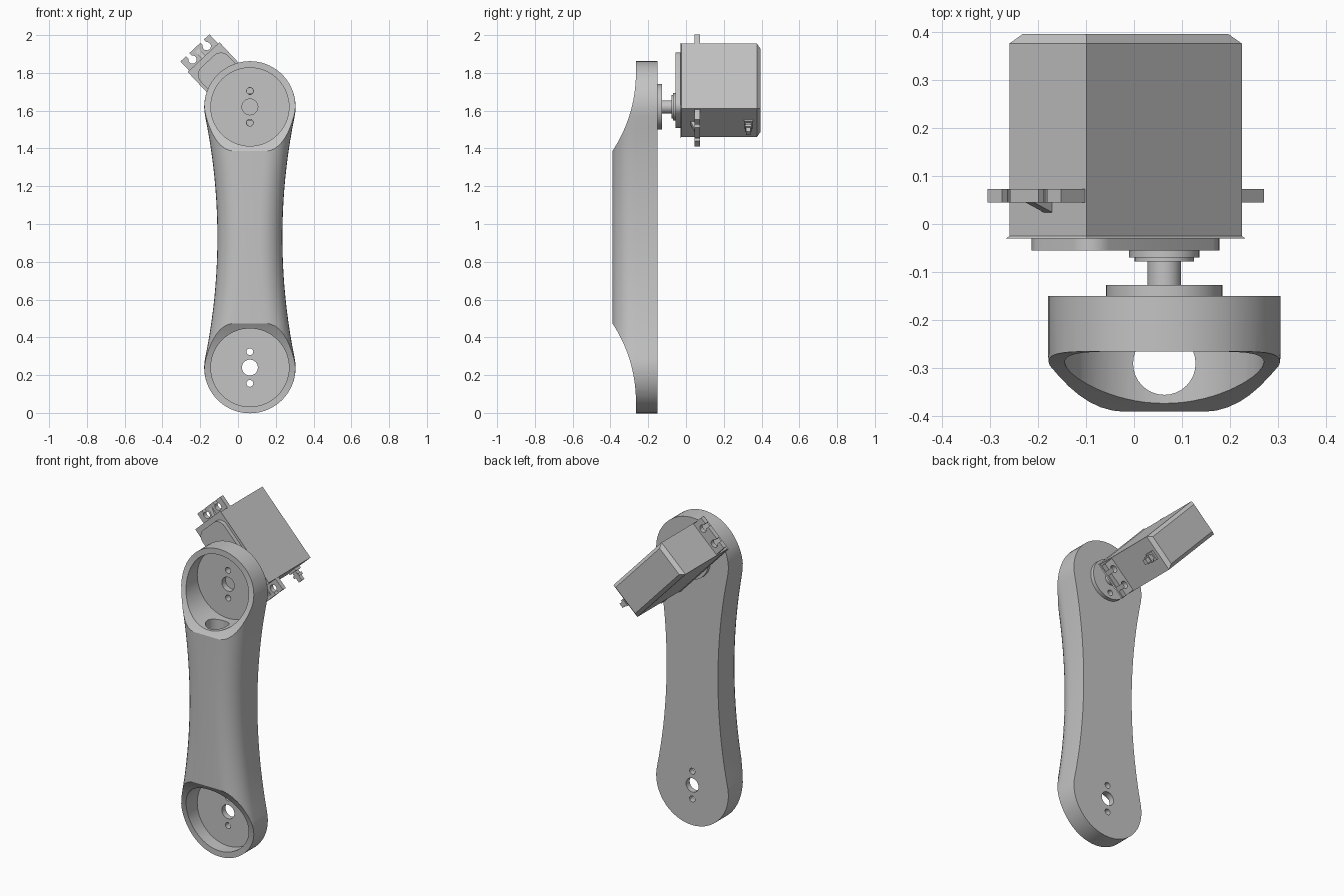
import bpy, bmesh
from math import pi, sin, cos, asin, atan2, radians, sqrt
from mathutils import Matrix

cube = bpy.data.objects.get("Cube")
if cube:
    bpy.data.objects.remove(cube)

grey = bpy.data.materials.new("plain_grey")
grey.use_nodes = True
grey.diffuse_color = (0.55, 0.55, 0.55, 1)
grey.node_tree.nodes["Principled BSDF"].inputs["Base Color"].default_value = grey.diffuse_color

AX = 0.063                      # x of the arm's centre line
LOW, HIGH = 0.24, 1.62          # heights of the two joints
SERVO = Matrix.Translation((-0.0175, 0, 1.7075)) @ Matrix.Rotation(radians(46.9), 4, 'Y')
ALONG_X = Matrix.Rotation(pi / 2, 4, 'Z')    # profile (y, z)
ALONG_Z = Matrix.Rotation(pi / 2, 4, 'X')    # profile (x, -y)


def arc(cx, cz, r, a, b, n):
    return [(cx + r * cos(a + (b - a) * i / n), cz + r * sin(a + (b - a) * i / n))
            for i in range(n + 1)]


def circle(cx, cz, r, n=32):
    return arc(cx, cz, r, 0, 2 * pi, n)[:-1]


def loft(name, rings, matrix=Matrix(), chamfer=None):
    """Join rings of (profile, y) into a closed solid."""
    bm = bmesh.new()
    loops = [[bm.verts.new((x, y, z)) for x, z in pts] for pts, y in rings]
    n = len(loops[0])
    for a, b in zip(loops, loops[1:]):
        for i in range(n):
            bm.faces.new((a[i], a[(i + 1) % n], b[(i + 1) % n], b[i]))
    bm.faces.new(loops[0])
    bm.faces.new(loops[-1])
    if chamfer:
        for y, width in chamfer:
            rim = [e for e in bm.edges if all(abs(v.co.y - y) < 1e-5 for v in e.verts)]
            bmesh.ops.bevel(bm, geom=rim, offset=width, segments=1, affect='EDGES')
    bm.transform(matrix)
    bmesh.ops.recalc_face_normals(bm, faces=bm.faces)
    mesh = bpy.data.meshes.new(name)
    bm.to_mesh(mesh)
    bm.free()
    mesh.materials.append(grey)
    obj = bpy.data.objects.new(name, mesh)
    bpy.context.collection.objects.link(obj)
    return obj


def prism(name, pts, y0, y1, matrix=Matrix(), chamfer=None):
    return loft(name, [(pts, y0), (pts, y1)], matrix, chamfer)


def cut(obj, cutters):
    """Subtract each cutter, then remove it."""
    for c in cutters:
        c.hide_render = True
        mod = obj.modifiers.new("cut", 'BOOLEAN')
        mod.operation, mod.solver, mod.object = 'DIFFERENCE', 'EXACT', c
        deps = bpy.context.evaluated_depsgraph_get()
        mesh = bpy.data.meshes.new_from_object(obj.evaluated_get(deps))
        obj.modifiers.clear()
        obj.data = mesh
        bpy.data.objects.remove(c)


def smooth(obj):
    bpy.ops.object.select_all(action='DESELECT')
    obj.select_set(True)
    bpy.context.view_layer.objects.active = obj
    bpy.ops.object.shade_smooth_by_angle(angle=radians(30))


# Arm: two round ends joined by concave sides, front edge rounded over
def arm_outline(inset, R=0.242, waist=0.172):
    mid, half = (LOW + HIGH) / 2, (HIGH - LOW) / 2
    side = (waist ** 2 + half ** 2 - R ** 2) / (2 * (R - waist))
    dist = waist + side
    t = atan2(half, dist)
    r, s = R - inset, side + inset
    pts = arc(AX, HIGH, r, -t, pi + t, 40)
    pts += arc(AX - dist, mid, s, t, -t, 20)[1:-1]
    pts += arc(AX, LOW, r, pi - t, 2 * pi + t, 40)
    pts += arc(AX + dist, mid, s, pi + t, pi - t, 20)[1:-1]
    return pts


FILLET = 0.12
rings = [(arm_outline(0), -0.15)]
for k in range(9):
    a = k / 8 * pi / 2
    rings.append((arm_outline(FILLET * (1 - cos(a))), -0.27 - FILLET * sin(a)))
arm = loft("arm", rings)

# Scooped ends, joint pockets, cable channel and screw holes
r, z0 = 0.75, 1.8
scoop = [(-0.265 - r + r * cos(a), z0 - r * sin(a))
         for a in [i / 16 * 0.64 for i in range(17)]]
scoop = [(-0.6, 1.95), (-0.265, 1.95)] + scoop + [(-0.6, scoop[-1][1])]
cutters = [prism("scoop_cutter", scoop, -1, 1, ALONG_X),
           prism("scoop_cutter", [(y, LOW + HIGH - z) for y, z in scoop], -1, 1, ALONG_X)]
for z in (LOW, HIGH):
    cutters.append(prism("pocket_cutter", circle(AX, z, 0.207, 64), -0.6, -0.185))
    cutters.append(prism("hole_cutter", circle(AX, z, 0.042), -0.25, -0.1))
    for s in (-1, 1):
        cutters.append(prism("hole_cutter", circle(AX, z + s * 0.084, 0.018, 20), -0.25, -0.1))
cutters.append(prism("channel_cutter", circle(AX, 0.29, 0.065), LOW, HIGH, ALONG_Z))
cut(arm, cutters)
smooth(arm)

# Horn disc with screw holes, output shaft and collars
horn = prism("horn_disc", circle(AX, HIGH, 0.121, 48), -0.15, -0.127)
cut(horn, [prism("hole_cutter", circle(AX, HIGH + s * 0.084, 0.017, 20), -0.2, -0.1)
           for s in (-1, 1)])
smooth(horn)
for name, rad, y0, y1 in (("output_shaft", 0.035, -0.152, -0.07),
                          ("collar_small", 0.062, -0.078, -0.07),
                          ("collar_large", 0.073, -0.07, -0.05)):
    smooth(prism(name, circle(AX, HIGH, rad), y0, y1))


# Motor case, with the rear rim chamfered
def rect(cx, cz, w, h):
    return [(cx - w, cz - h), (cx + w, cz - h), (cx + w, cz + h), (cx - w, cz + h)]


prism("motor_case", rect(0, 0, 0.236, 0.11), -0.03, 0.395, SERVO,
      [(0.395, 0.02), (-0.03, 0.005)])

# Gear cover with rounded corners
cover = []
for k, (sx, sz) in enumerate(((1, 1), (-1, 1), (-1, -1), (1, -1))):
    cover += arc(sx * 0.158, sz * 0.048, 0.052, k * pi / 2, (k + 1) * pi / 2, 6)
smooth(prism("gear_cover", cover, -0.055, -0.028, SERVO))

# Mounting tabs with keyhole slots, each with a small gusset
tab = [(0.23, -0.105), (0.308, -0.105)]
gap = asin(0.012 / 0.022)
for s in (-0.052, 0.052):
    tab += [(0.308, s - 0.012)] + arc(0.272, s, 0.022, -gap, gap - 2 * pi, 16) + [(0.308, s + 0.012)]
tab += [(0.308, 0.105), (0.23, 0.105)]
gusset = [(0.23, -0.046), (0.295, -0.046), (0.23, -0.022)]
for side, s in (("upper", -1), ("lower", 1)):
    prism(side + "_tab", [(s * u, v) for u, v in tab], 0.045, 0.073, SERVO)
    prism(side + "_gusset", [(s * u, w) for u, w in gusset], -0.012, 0.012, SERVO @ ALONG_Z)

# Cable strain relief on the lower end
ALONG_U = SERVO @ Matrix.Rotation(-pi / 2, 4, 'Z')
for name, w, h, u0, u1 in (("cable_base", 0.024, 0.028, 0.23, 0.25),
                           ("cable_neck", 0.014, 0.014, 0.25, 0.28),
                           ("cable_ring", 0.018, 0.022, 0.268, 0.283),
                           ("cable_end", 0.012, 0.014, 0.28, 0.312)):
    prism(name, rect(-0.33, 0, w, h), u0, u1, ALONG_U)
